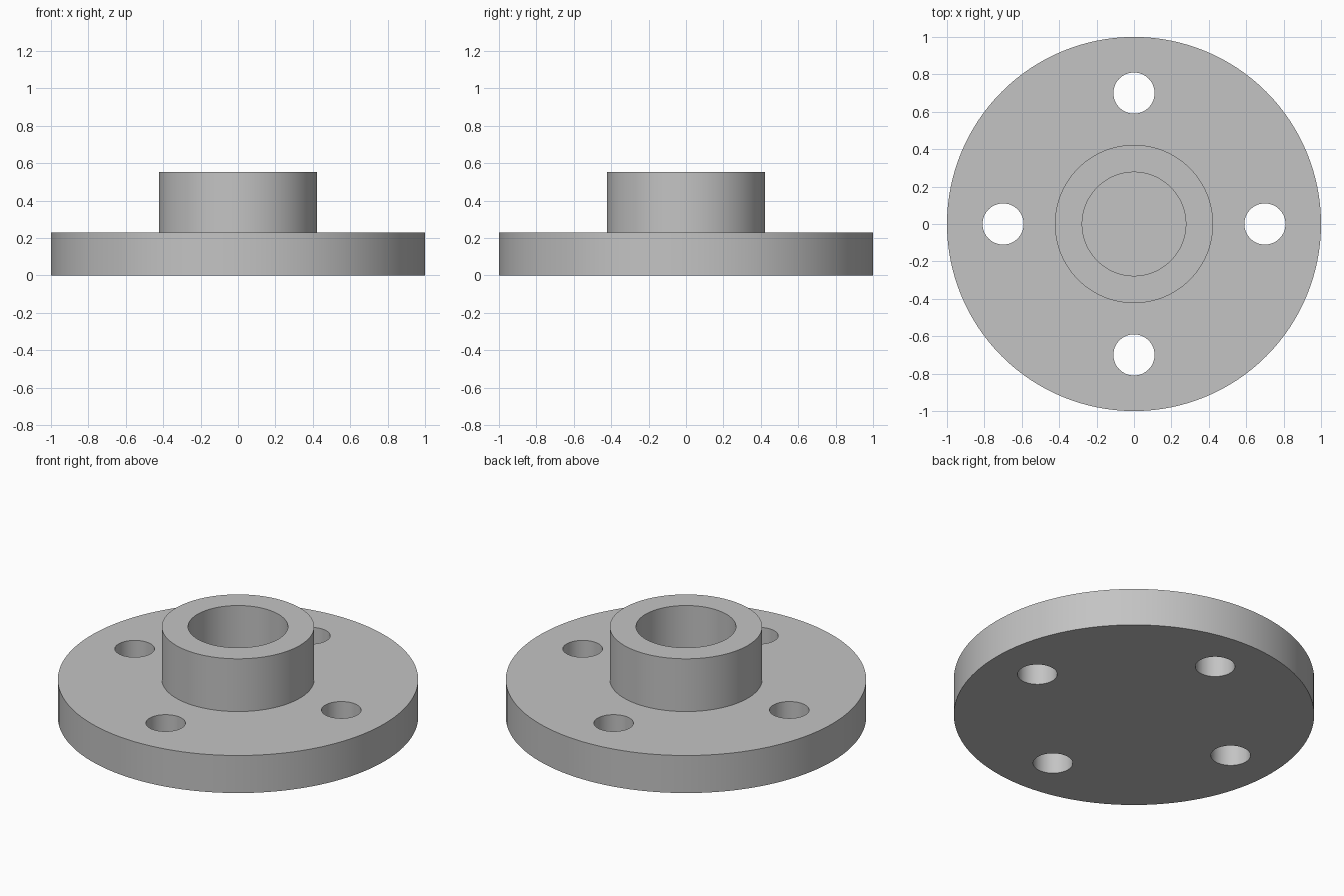
import bpy, bmesh
from math import radians, tau, cos, sin
from mathutils import Matrix, Vector

if "Cube" in bpy.data.objects:
    bpy.data.objects.remove(bpy.data.objects["Cube"], do_unlink=True)

SEGMENTS = 128
FLANGE_TOP, HUB_TOP = 0.23, 0.553
HUB_RADIUS, BORE_RADIUS = 0.423, 0.277
BOLT_CIRCLE, BOLT_RADIUS = 0.70, 0.11

grey = bpy.data.materials.new("plain_grey")
grey.use_nodes = True
colour = (0.55, 0.55, 0.55, 1)
grey.diffuse_color = colour
grey.node_tree.nodes["Principled BSDF"].inputs["Base Color"].default_value = colour


def make_object(name, bm):
    bmesh.ops.recalc_face_normals(bm, faces=bm.faces)
    mesh = bpy.data.meshes.new(name)
    bm.to_mesh(mesh)
    bm.free()
    obj = bpy.data.objects.new(name, mesh)
    bpy.context.collection.objects.link(obj)
    mesh.materials.append(grey)
    return obj


# Flange with raised hub and blind bore, turned from one profile
profile = [(0, 0), (1, 0), (1, FLANGE_TOP), (HUB_RADIUS, FLANGE_TOP),
           (HUB_RADIUS, HUB_TOP), (BORE_RADIUS, HUB_TOP),
           (BORE_RADIUS, FLANGE_TOP), (0, FLANGE_TOP)]
bm = bmesh.new()
verts = [bm.verts.new((r, 0, z)) for r, z in profile]
edges = [bm.edges.new(pair) for pair in zip(verts, verts[1:])]
bmesh.ops.spin(bm, geom=verts + edges, cent=(0, 0, 0), axis=(0, 0, 1),
               angle=tau, steps=SEGMENTS)
bmesh.ops.remove_doubles(bm, verts=bm.verts, dist=0.0001)
flange = make_object("hubbed_flange", bm)

# Four bolt hole cutters
bm = bmesh.new()
for i in range(4):
    a = tau * i / 4
    centre = Vector((BOLT_CIRCLE * cos(a), BOLT_CIRCLE * sin(a), FLANGE_TOP / 2))
    bmesh.ops.create_cone(bm, cap_ends=True, segments=64, radius1=BOLT_RADIUS,
                          radius2=BOLT_RADIUS, depth=FLANGE_TOP * 2,
                          matrix=Matrix.Translation(centre))
cutter = make_object("bolt_hole_cutter", bm)

# Drill the holes, then discard the cutter
drill = flange.modifiers.new("bolt_holes", "BOOLEAN")
drill.operation = "DIFFERENCE"
drill.solver = "EXACT"
drill.object = cutter
bpy.ops.object.select_all(action="DESELECT")
flange.select_set(True)
bpy.context.view_layer.objects.active = flange
bpy.ops.object.modifier_apply(modifier=drill.name)
bpy.data.objects.remove(cutter, do_unlink=True)

# Smooth walls with crisp rims
bpy.ops.object.shade_smooth_by_angle(angle=radians(30))
